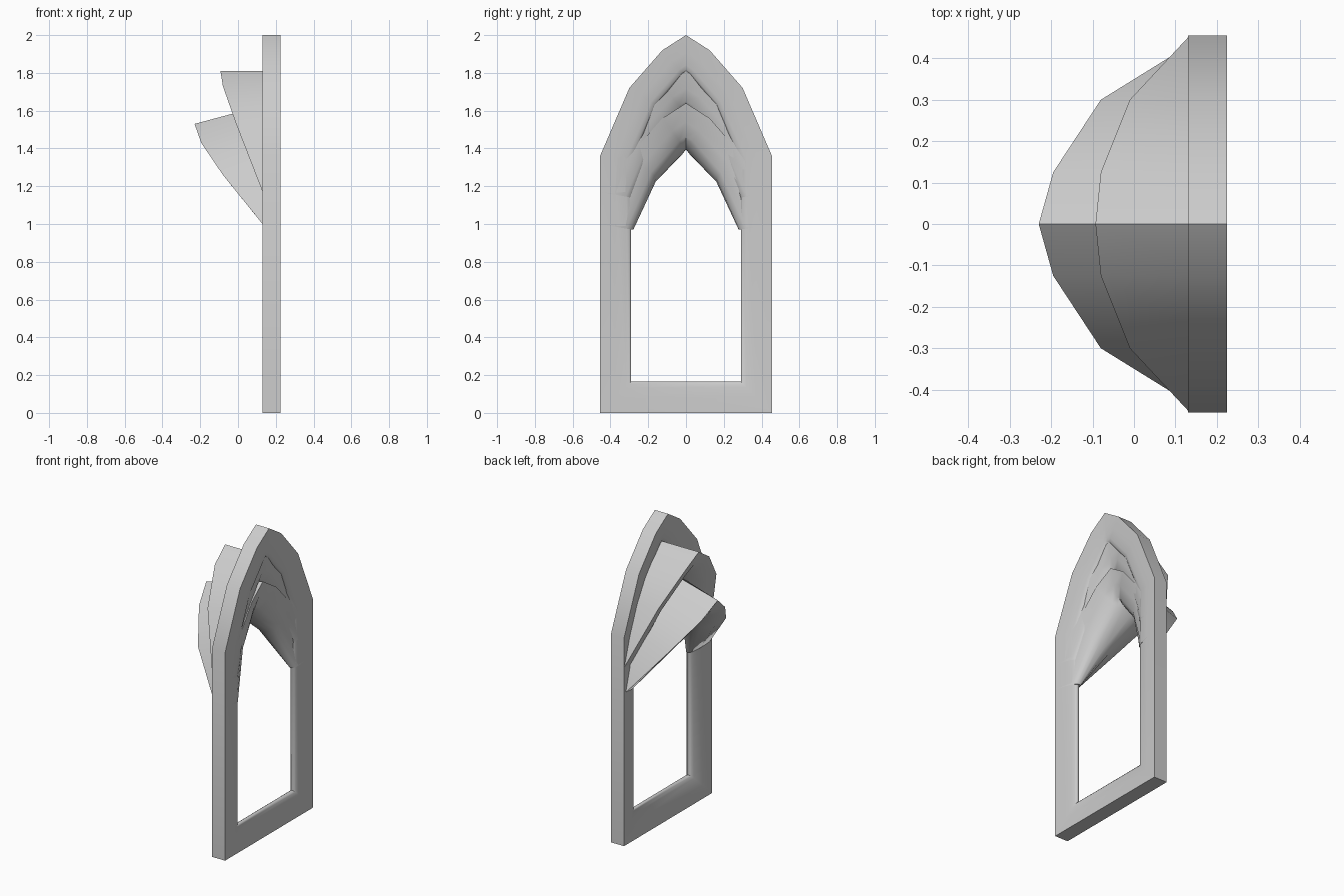
import bpy
import bmesh
from mathutils import Vector

cube = bpy.data.objects.get("Cube")
if cube:
    bpy.data.objects.remove(cube, do_unlink=True)

stone = bpy.data.materials.new("grey_stone")
stone.use_nodes = True
GREY = (0.6, 0.6, 0.6, 1)
stone.diffuse_color = GREY
stone.node_tree.nodes["Principled BSDF"].inputs["Base Color"].default_value = GREY

BACK, FRONT = 0.225, 0.13
# Half arch from springing to apex as (y, z), outer and inner outline
OUTER = [(0.455, 1.36), (0.30, 1.72), (0.125, 1.92), (0, 2.0)]
INNER = [(0.29, 1.33), (0.16, 1.63), (0.016, 1.795), (0, 1.807)]
# Rounded moulding: (fraction toward the opening, fraction of the depth)
MOULDING = [(0, 0), (0.48, 0.06), (0.82, 0.14), (0.94, 0.21), (1, 0.3),
            (1, 0.45), (0.96, 0.55), (0.85, 0.65), (0.48, 0.88), (0, 1)]


def section(back, front, inner):
    """Rounded bar section: flat outer face, bulging toward the opening."""
    back, front = Vector(back), Vector(front)
    inward = Vector((back.x, *inner)) - back
    return [back + inward * f + (front - back) * t for f, t in MOULDING]


def mirrored(half):
    other = [[Vector((p.x, -p.y, p.z)) for p in s] for s in half[:-1]]
    return half + other[::-1]


def sweep(name, sections, closed):
    bm = bmesh.new()
    rings = [[bm.verts.new(p) for p in s] for s in sections]
    count, sides = len(rings), len(MOULDING)
    for i in range(count if closed else count - 1):
        a, b = rings[i], rings[(i + 1) % count]
        for k in range(sides):
            n = (k + 1) % sides
            bm.faces.new((a[k], a[n], b[n], b[k]))
    if not closed:
        bm.faces.new(rings[0])
        bm.faces.new(rings[-1])
    bmesh.ops.recalc_face_normals(bm, faces=bm.faces)
    mesh = bpy.data.meshes.new(name)
    bm.to_mesh(mesh)
    bm.free()
    mesh.materials.append(stone)
    obj = bpy.data.objects.new(name, mesh)
    bpy.context.collection.objects.link(obj)
    bpy.ops.object.select_all(action="DESELECT")
    obj.select_set(True)
    bpy.context.view_layer.objects.active = obj
    bpy.ops.object.shade_smooth_by_angle(angle=0.95)


# Window frame: sill corner, jamb and pointed arch
half = [section((BACK, y, z), (FRONT, y, z), inner)
        for (y, z), inner in zip([(0.455, 0)] + OUTER, [(0.29, 0.165)] + INNER)]
sweep("window_frame", mirrored(half), True)


def hood(name, drop, backs, rim):
    """Arch lowered along the frame with its rim fanned outward (x, y, z)."""
    half = []
    for (y, z), (iy, iz), back, edge in zip(OUTER, INNER, backs, rim):
        half.append(section((back, y, z - drop), edge, (iy, iz - drop)))
    sweep(name, mirrored(half), False)


# Two fanned hoods over the opening
hood("upper_hood", 0.19, [0.225, 0.212, 0.205, 0.2],
     [(0.13, 0.45, 1.17), (-0.01, 0.30, 1.53), (-0.08, 0.125, 1.73), (-0.093, 0, 1.81)])
hood("lower_hood", 0.36, [0.225, 0.205, 0.19, 0.18],
     [(0.13, 0.43, 1.0), (-0.08, 0.30, 1.26), (-0.195, 0.125, 1.43), (-0.23, 0, 1.53)])
